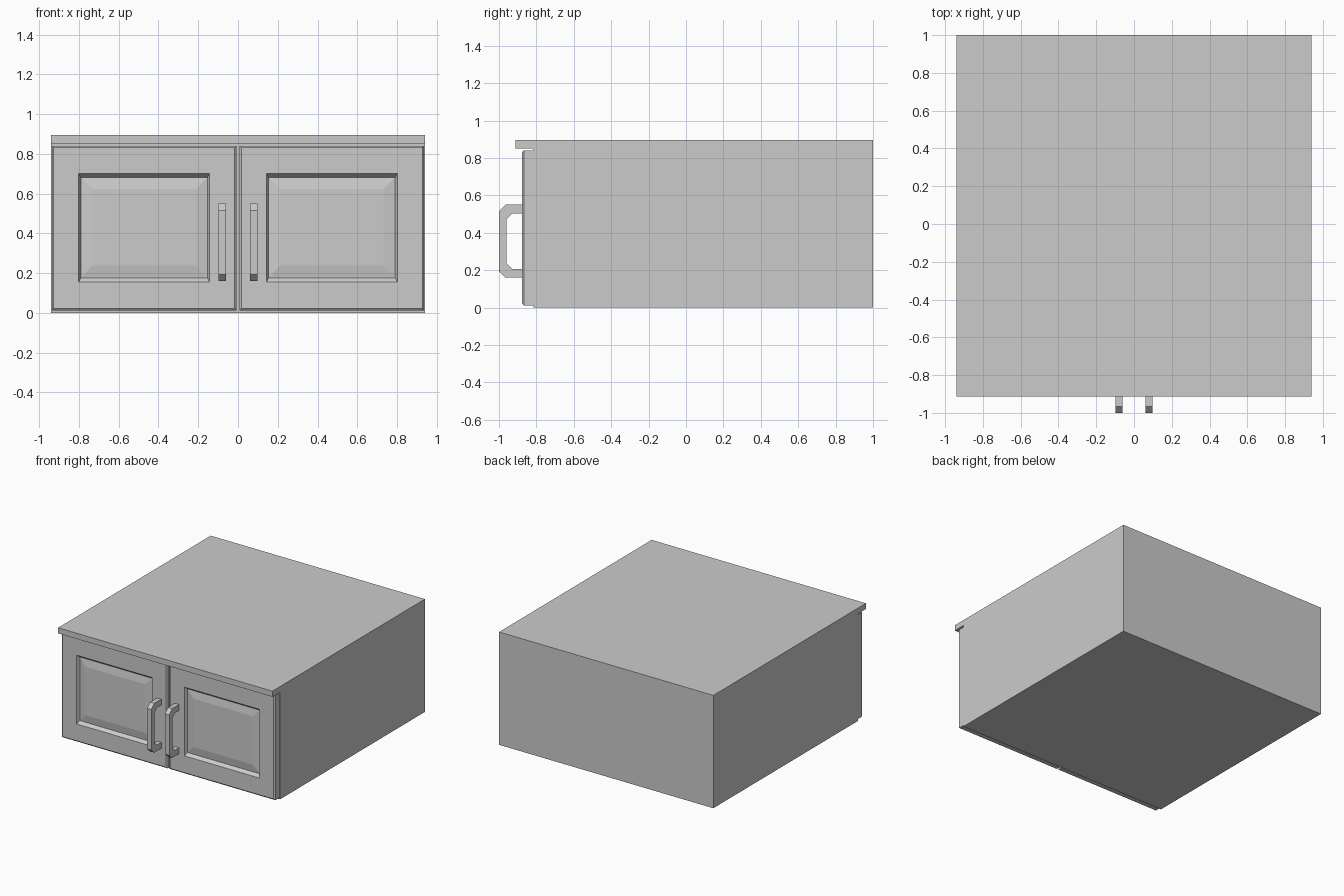
import bpy, bmesh

if "Cube" in bpy.data.objects:
    bpy.data.objects.remove(bpy.data.objects["Cube"])


def finish(name, bm):
    bmesh.ops.recalc_face_normals(bm, faces=bm.faces)
    mesh = bpy.data.meshes.new(name)
    bm.to_mesh(mesh)
    bm.free()
    ob = bpy.data.objects.new(name, mesh)
    bpy.context.collection.objects.link(ob)
    return ob


def extrude_x(name, profile, x0, x1):
    """Extrude a closed (y, z) profile from x0 to x1."""
    bm = bmesh.new()
    face = bm.faces.new([bm.verts.new((x0, y, z)) for y, z in profile])
    ext = bmesh.ops.extrude_face_region(bm, geom=[face])["geom"]
    verts = [v for v in ext if isinstance(v, bmesh.types.BMVert)]
    bmesh.ops.translate(bm, verts=verts, vec=(x1 - x0, 0, 0))
    return finish(name, bm)


def nested_panel(name, rings, side):
    """Skin a stack of rectangles (x0, x1, z0, z1, y) and cap both ends."""
    bm = bmesh.new()
    loops = [[bm.verts.new((side * x, y, z)) for x, z in
              ((x0, z0), (x1, z0), (x1, z1), (x0, z1))]
             for x0, x1, z0, z1, y in rings]
    for a, b in zip(loops, loops[1:]):
        for i in range(4):
            j = (i + 1) % 4
            bm.faces.new((a[i], a[j], b[j], b[i]))
    bm.faces.new(loops[0])
    bm.faces.new(loops[-1])
    return finish(name, bm)


# Cabinet body with overhanging top
extrude_x("cabinet_body", [
    (1.0, 0.0), (1.0, 0.895), (-0.912, 0.895), (-0.912, 0.85),
    (-0.815, 0.85), (-0.815, 0.0)], -0.94, 0.94)

# Door: back, bevelled front edge, sloped recess, raised centre field
door = [
    (0.008, 0.936, 0.012, 0.84, -0.815),
    (0.008, 0.936, 0.012, 0.84, -0.867),
    (0.017, 0.927, 0.022, 0.832, -0.876),
    (0.143, 0.802, 0.155, 0.70, -0.876),
    (0.154, 0.791, 0.176, 0.681, -0.853),
    (0.212, 0.733, 0.238, 0.622, -0.863),
]

# Bar handle side profile with chamfered corners
handle = [
    (-0.87, 0.55), (-0.965, 0.55), (-1.0, 0.515), (-1.0, 0.193),
    (-0.965, 0.16), (-0.87, 0.16), (-0.87, 0.207), (-0.93, 0.207),
    (-0.96, 0.237), (-0.96, 0.472), (-0.93, 0.503), (-0.87, 0.503)]

for side, label in ((-1, "left"), (1, "right")):
    nested_panel(label + "_door", door, side)
    extrude_x(label + "_handle", handle, side * 0.06, side * 0.097)
